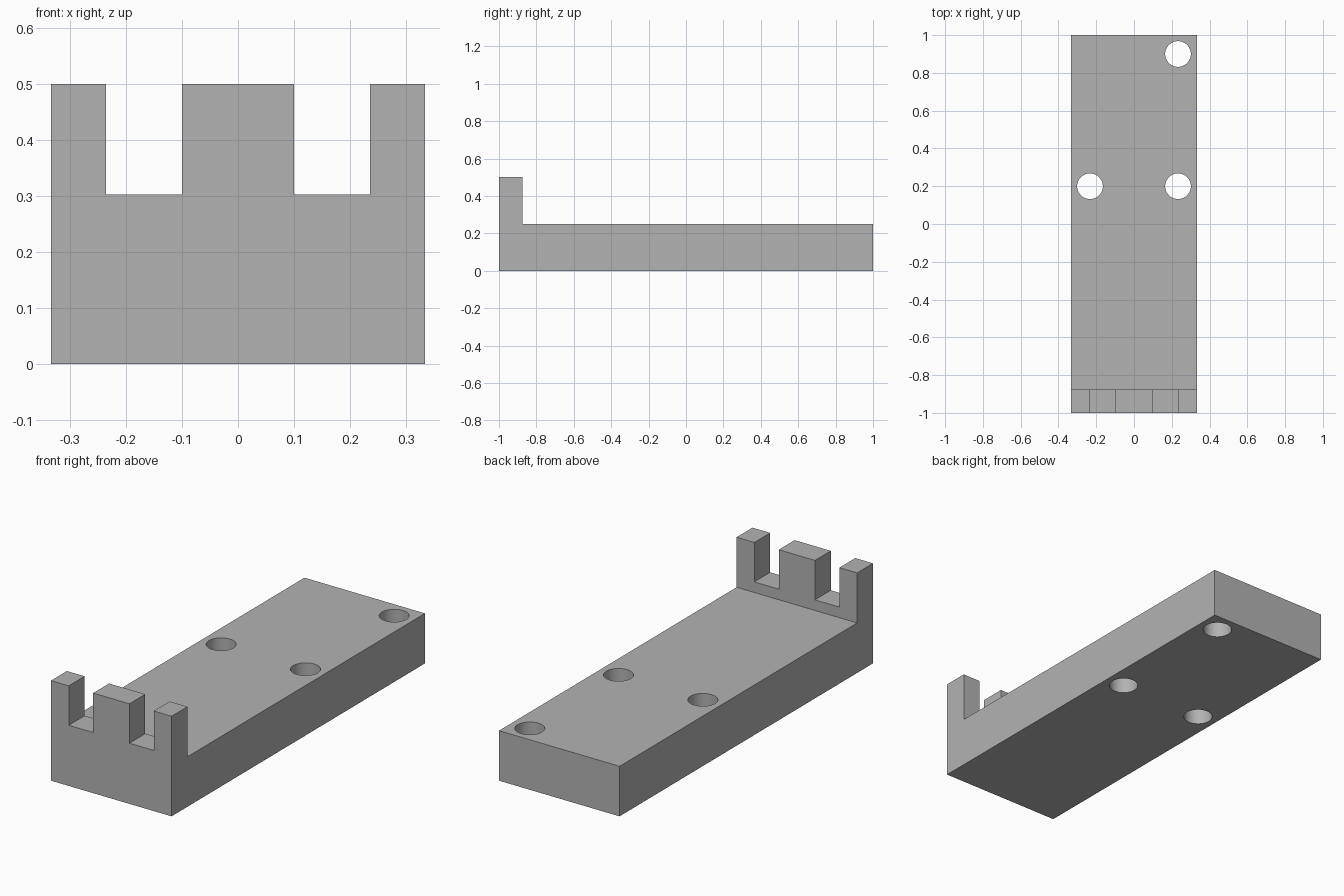
import bpy, bmesh, math
from mathutils import Matrix, Vector

cube = bpy.data.objects.get("Cube")
if cube:
    bpy.data.objects.remove(cube, do_unlink=True)

HALF_W, BASE_H, WALL_H = 0.333, 0.25, 0.5
WALL_BACK = -0.875
NOTCH_Z, NOTCH_IN, NOTCH_OUT = 0.303, 0.1, 0.235
HOLE_R = 0.068
HOLES = [(0.233, 0.9), (0.233, 0.2), (-0.233, 0.2)]

grey = bpy.data.materials.new("plain grey")
grey.use_nodes = True
colour = (0.45, 0.45, 0.45, 1)
grey.diffuse_color = colour
grey.node_tree.nodes["Principled BSDF"].inputs["Base Color"].default_value = colour


def make_object(name, bm):
    bmesh.ops.recalc_face_normals(bm, faces=bm.faces)
    mesh = bpy.data.meshes.new(name)
    bm.to_mesh(mesh)
    bm.free()
    mesh.materials.append(grey)
    obj = bpy.data.objects.new(name, mesh)
    bpy.context.collection.objects.link(obj)
    return obj


def cut(target, name, bm):
    cutter = make_object(name, bm)
    cutter.hide_render = True
    mod = target.modifiers.new(name, 'BOOLEAN')
    mod.operation = 'DIFFERENCE'
    mod.solver = 'EXACT'
    mod.object = cutter
    bpy.context.view_layer.objects.active = target
    bpy.ops.object.modifier_apply(modifier=name)
    bpy.data.objects.remove(cutter, do_unlink=True)


# Body: L-shaped side profile extruded across the width
profile = [(-1, 0), (1, 0), (1, BASE_H), (WALL_BACK, BASE_H),
           (WALL_BACK, WALL_H), (-1, WALL_H)]
bm = bmesh.new()
side = bm.faces.new([bm.verts.new((-HALF_W, y, z)) for y, z in profile])
extruded = bmesh.ops.extrude_face_region(bm, geom=[side])["geom"]
bmesh.ops.translate(bm, vec=(2 * HALF_W, 0, 0),
                    verts=[v for v in extruded if isinstance(v, bmesh.types.BMVert)])
body = make_object("base_with_notched_wall", bm)

# Two square notches in the front wall
for sign in (-1, 1):
    bm = bmesh.new()
    centre = Vector((sign * (NOTCH_IN + NOTCH_OUT) / 2, -0.95, NOTCH_Z + 0.2))
    size = Matrix.Diagonal((NOTCH_OUT - NOTCH_IN, 0.3, 0.4, 1))
    bmesh.ops.create_cube(bm, size=1, matrix=Matrix.Translation(centre) @ size)
    cut(body, "notch_cutter", bm)

# Round holes through the base
for x, y in HOLES:
    bm = bmesh.new()
    bmesh.ops.create_cone(bm, cap_ends=True, segments=48, radius1=HOLE_R,
                          radius2=HOLE_R, depth=1,
                          matrix=Matrix.Translation((x, y, BASE_H / 2)))
    cut(body, "hole_cutter", bm)

# Smooth hole walls, sharp edges everywhere else
bpy.ops.object.select_all(action='DESELECT')
body.select_set(True)
bpy.context.view_layer.objects.active = body
bpy.ops.object.shade_smooth_by_angle(angle=math.radians(30))
